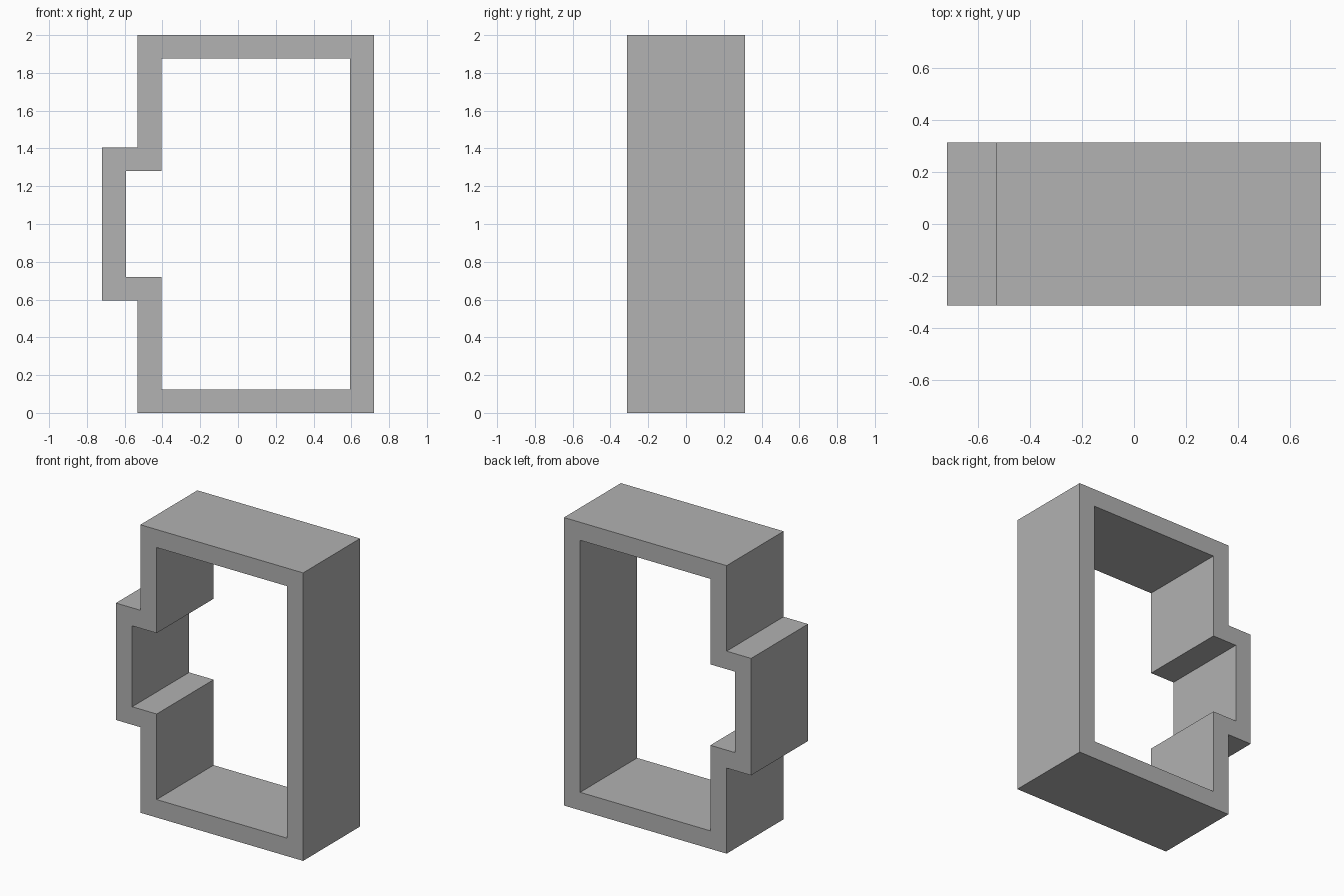
import bpy
import bmesh

cube = bpy.data.objects.get("Cube")
if cube:
    bpy.data.objects.remove(cube, do_unlink=True)

DEPTH = 0.625
WALL = 0.125
MID = 1.0


def outline(inset):
    """Closed x/z outline of the stepped frame, moved inward by inset."""
    right = 0.719 - inset
    left = -0.531 + inset
    bump = -0.719 + inset
    half = MID - inset
    step = 0.406 - inset
    lower = [(bump, -step), (left, -step), (left, -half), (right, -half)]
    upper = [(x, -z) for x, z in reversed(lower)]
    return [(x, MID + z) for x, z in lower + upper]


# Grey material
grey = bpy.data.materials.new("plain grey")
grey.use_nodes = True
colour = (0.445, 0.445, 0.445, 1)
grey.diffuse_color = colour
grey.node_tree.nodes["Principled BSDF"].inputs["Base Color"].default_value = colour

# Front face of the frame, as a ring of mitred quads
bm = bmesh.new()
outer, inner = ([bm.verts.new((x, -DEPTH / 2, z)) for x, z in outline(inset)]
                for inset in (0, WALL))
count = len(outer)
for i in range(count):
    j = (i + 1) % count
    bm.faces.new((outer[i], outer[j], inner[j], inner[i]))

# Extrude to full depth and merge the mitred faces into clean flat ones
result = bmesh.ops.extrude_face_region(bm, geom=bm.faces[:], use_keep_orig=True)
moved = [g for g in result["geom"] if isinstance(g, bmesh.types.BMVert)]
bmesh.ops.translate(bm, verts=moved, vec=(0, DEPTH, 0))
bmesh.ops.recalc_face_normals(bm, faces=bm.faces[:])

mesh = bpy.data.meshes.new("stepped_frame")
bm.to_mesh(mesh)
bm.free()
mesh.materials.append(grey)
frame = bpy.data.objects.new("stepped_frame", mesh)
bpy.context.collection.objects.link(frame)
